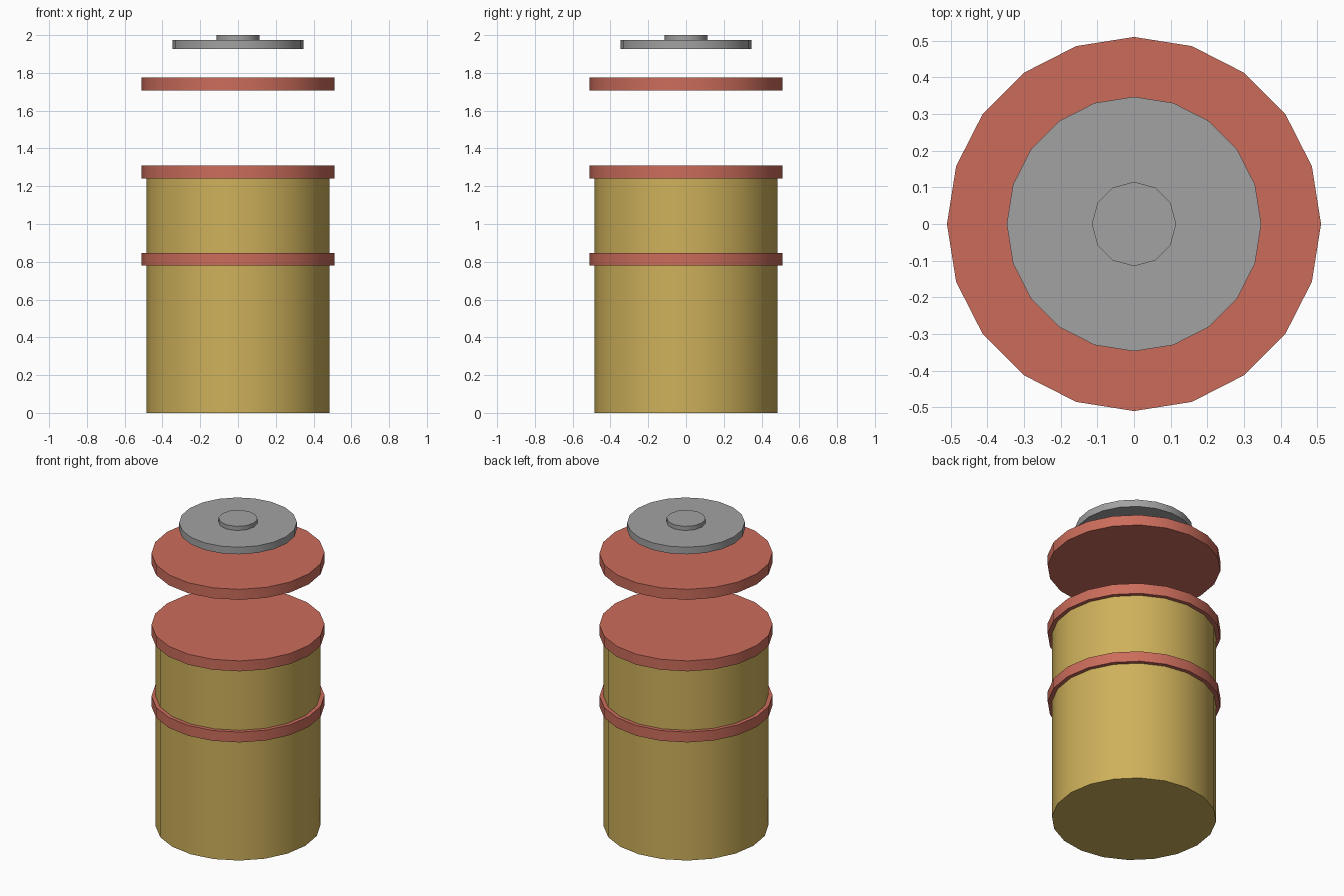
import bpy
import math

cube = bpy.data.objects.get("Cube")
if cube:
    bpy.data.objects.remove(cube, do_unlink=True)


def material(name, color):
    mat = bpy.data.materials.new(name)
    mat.use_nodes = True
    mat.diffuse_color = color
    mat.node_tree.nodes["Principled BSDF"].inputs["Base Color"].default_value = color
    return mat


ochre = material("ochre yellow", (0.62, 0.44, 0.105, 1))
red = material("brick red", (0.60, 0.152, 0.105, 1))
grey = material("mid grey", (0.36, 0.36, 0.365, 1))


def disc(name, radius, bottom, top, mat, sides=20):
    """Upright capped cylinder with smooth walls and sharp rims."""
    bpy.ops.mesh.primitive_cylinder_add(
        vertices=sides, radius=radius, depth=top - bottom,
        location=(0, 0, (bottom + top) / 2))
    obj = bpy.context.object
    obj.name = name
    obj.data.materials.append(mat)
    bpy.ops.object.shade_smooth_by_angle(angle=math.radians(35))
    return obj


# Barrel body with its two bands
disc("barrel_body", 0.485, 0, 1.25, ochre)
disc("middle_band", 0.51, 0.78, 0.847, red)
disc("top_band", 0.51, 1.242, 1.31, red)

# Floating lid, then the cap plate and its knob
disc("lid", 0.51, 1.707, 1.775, red)
disc("cap_plate", 0.347, 1.927, 1.973, grey)
disc("cap_knob", 0.115, 1.973, 2.0, grey, sides=12)
